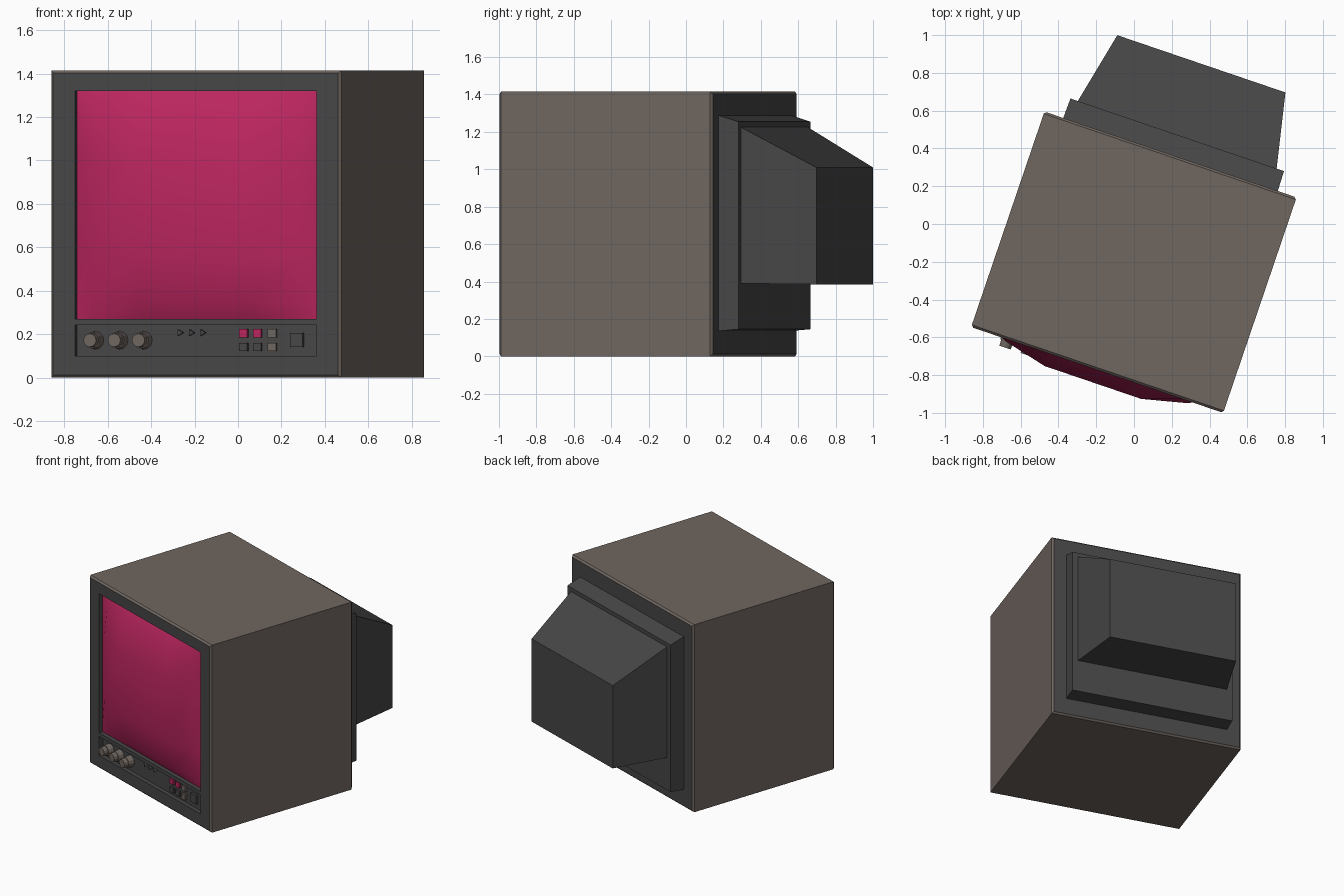
import bpy, bmesh, math
from mathutils import Matrix

if "Cube" in bpy.data.objects:
    bpy.data.objects.remove(bpy.data.objects["Cube"])

# Whole monitor is turned on the ground; parts are built in its own axes
TURN = Matrix.Translation((0, -0.2, 0)) @ Matrix.Rotation(math.radians(-18.8), 4, 'Z')


def material(name, r, g, b):
    m = bpy.data.materials.new(name)
    m.diffuse_color = (r, g, b, 1)
    m.use_nodes = True
    m.node_tree.nodes["Principled BSDF"].inputs["Base Color"].default_value = m.diffuse_color
    return m


BROWN = material("warm grey brown", 0.16, 0.132, 0.115)
DARK = material("dark grey", 0.062, 0.062, 0.062)
PINK = material("magenta", 0.5, 0.019, 0.115)


def finish(name, bm, *mats):
    me = bpy.data.meshes.new(name)
    bm.to_mesh(me)
    bm.free()
    for m in mats:
        me.materials.append(m)
    ob = bpy.data.objects.new(name, me)
    bpy.context.collection.objects.link(ob)
    ob.matrix_world = TURN
    return ob


def loft(name, rings, *mats, front=True):
    """Rectangles (y, x half width, centre x, z0, z1) joined front to back; last material on back cap."""
    bm = bmesh.new()
    loops = [[bm.verts.new(p) for p in ((cx - w, y, z0), (cx + w, y, z0), (cx + w, y, z1), (cx - w, y, z1))]
             for y, w, cx, z0, z1 in rings]
    for a, b in zip(loops, loops[1:]):
        for i in range(4):
            j = (i + 1) % 4
            bm.faces.new((a[i], b[i], b[j], a[j]))
    if front:
        bm.faces.new(loops[0])
    bm.faces.new(loops[-1][::-1]).material_index = len(mats) - 1
    return finish(name, bm, *mats)


def sheet(xs, zs, depth):
    """Grid of faces looking forward."""
    bm = bmesh.new()
    g = [[bm.verts.new((x, depth(i, k), z)) for i, x in enumerate(xs)] for k, z in enumerate(zs)]
    cells = {}
    for k in range(len(zs) - 1):
        for i in range(len(xs) - 1):
            cells[i, k] = bm.faces.new((g[k][i], g[k][i + 1], g[k + 1][i + 1], g[k + 1][i]))
    return bm, cells


F, B, H = -0.605, 0.60, 1.415      # front, back, height
FLOOR = F + 0.032                  # bottom of the front recesses
e = 0.012                          # edge bevel

# Casing with bevelled rims and dark back
loft("casing", [(F, 0.705 - e, 0, e, H - e), (F + e, 0.705, 0, 0, H),
                (B - e, 0.705, 0, 0, H), (B, 0.705 - e, 0, e, H - e)], BROWN, DARK, front=False)

# Front bezel with screen and control recesses
bm, cells = sheet([-0.705 + e, -0.588, 0.588, 0.705 - e],
                  [e, 0.10, 0.242, 0.27, 1.32, H - e], lambda i, k: F)
wells = bmesh.ops.extrude_discrete_faces(bm, faces=[cells[1, 1], cells[1, 3]])["faces"]
bmesh.ops.translate(bm, verts=list({v for f in wells for v in f.verts}), vec=(0, FLOOR - F, 0))
finish("bezel", bm, DARK)

# Bulging screen
steps = [-1, -0.87, -0.46, 0.46, 0.87, 1]
bulge = [0, 0.42, 1, 1, 0.42, 0]
bm, _ = sheet([s * 0.587 for s in steps], [0.795 + s * 0.524 for s in steps],
              lambda i, k: FLOOR - 0.002 - 0.10 * bulge[i] * bulge[k])
for f in bm.faces:
    f.smooth = True
finish("screen", bm, PINK)

# Rear plate and tube housing
loft("rear_plate", [(B - 0.005, 0.6, 0, 0.135, 1.29), (0.71, 0.597, 0, 0.145, 1.255)], DARK)
loft("tube_housing", [(0.705, 0.557, 0, 0.39, 1.228), (1.107, 0.47, 0, 0.385, 1.01)], DARK)


def prism(name, x, z, y0, y1, r0, r1, sides, mat, roll=0.0):
    bm = bmesh.new()
    m = (Matrix.Translation((x, (y0 + y1) / 2, z)) @ Matrix.Rotation(roll, 4, 'Y')
         @ Matrix.Rotation(math.pi / 2, 4, 'X'))
    bmesh.ops.create_cone(bm, cap_ends=True, segments=sides, radius1=r0, radius2=r1,
                          depth=abs(y1 - y0), matrix=m)
    return finish(name, bm, mat)


# Three dials with caps
for n, x in enumerate((-0.5, -0.382, -0.264), 1):
    prism(f"dial_base_{n}", x, 0.172, FLOOR, F - 0.012, 0.042, 0.038, 12, BROWN)
    prism(f"dial_cap_{n}", x, 0.172, F - 0.012, F - 0.045, 0.033, 0.031, 12, BROWN)

# Small arrow markers
for n, x in enumerate((-0.085, -0.03, 0.025), 1):
    prism(f"arrow_marker_{n}", x, 0.207, FLOOR, FLOOR - 0.015, 0.017, 0.017, 3, DARK, math.pi / 2)

# Buttons in two rows and one large switch
for n, (x, top, low) in enumerate(((0.225, PINK, DARK), (0.293, PINK, DARK), (0.365, BROWN, BROWN)), 1):
    for row, z, mat in (("upper", 0.204, top), ("lower", 0.141, low)):
        loft(f"{row}_button_{n}", [(FLOOR - 0.016, 0.02, x, z - 0.019, z + 0.019),
                                   (FLOOR, 0.02, x, z - 0.019, z + 0.019)], mat)
loft("power_switch", [(FLOOR - 0.018, 0.031, 0.484, 0.14, 0.205), (FLOOR, 0.031, 0.484, 0.14, 0.205)], DARK)
